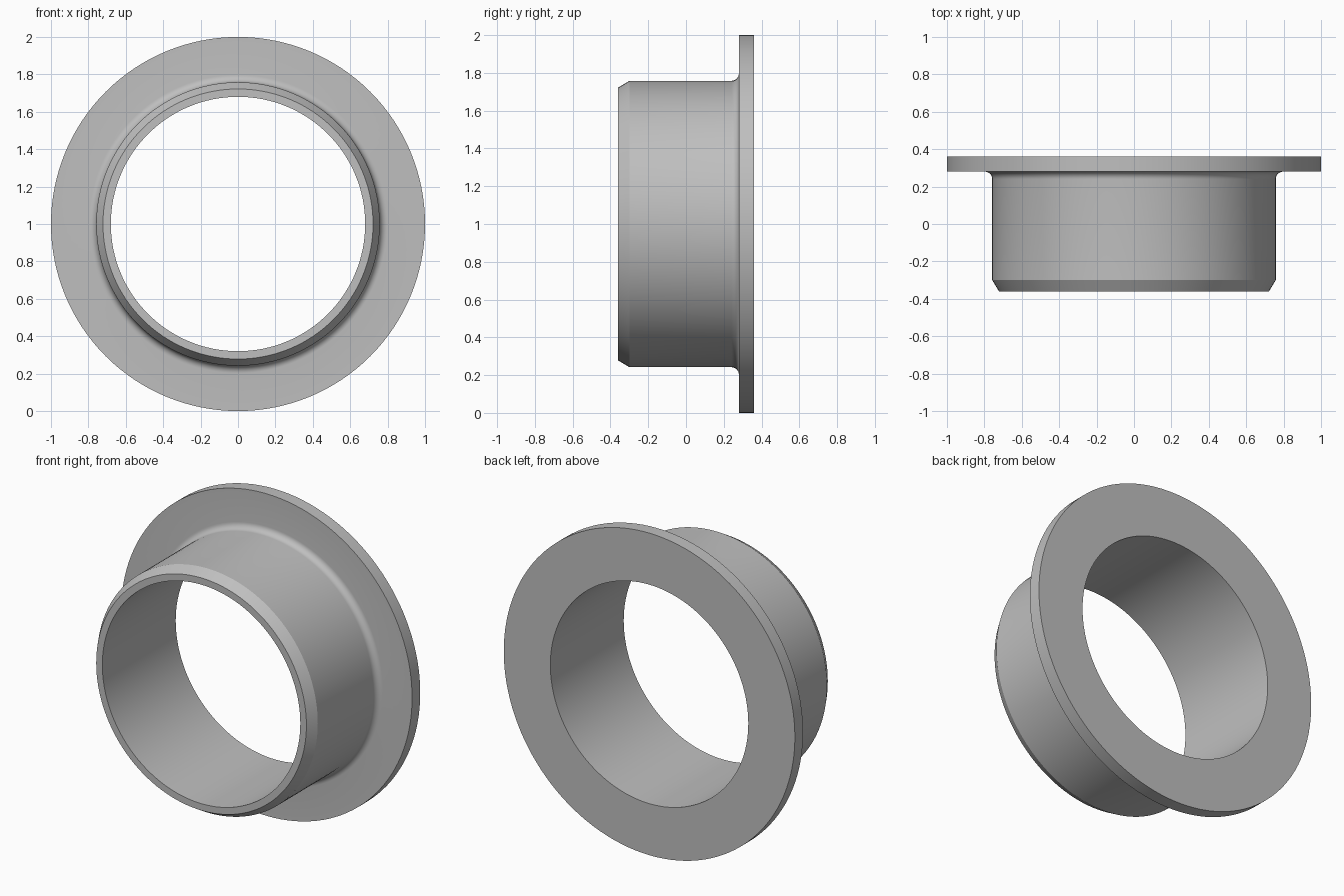
import bpy, bmesh, math
from mathutils import Matrix, Vector

cube = bpy.data.objects.get("Cube")
if cube:
    bpy.data.objects.remove(cube, do_unlink=True)

SEGMENTS = 128
BORE, TUBE, FLANGE = 0.68, 0.758, 1.0
FRONT, BACK, FLANGE_FACE = -0.36, 0.36, 0.28
FILLET = 0.04

# Single plain metal colour
grey = bpy.data.materials.new("plain grey")
grey.use_nodes = True
colour = (0.52, 0.52, 0.52, 1)
grey.diffuse_color = colour
grey.node_tree.nodes["Principled BSDF"].inputs["Base Color"].default_value = colour

# Closed cross-section as (radius, depth): bore, chamfered nose, tube, fillet, flange
profile = [(BORE, BACK), (BORE, FRONT), (0.722, FRONT), (TUBE, FRONT + 0.06)]
for i in range(9):
    a = math.pi / 2 * i / 8
    profile.append((TUBE + FILLET * (1 - math.cos(a)),
                    FLANGE_FACE - FILLET * (1 - math.sin(a))))
profile += [(FLANGE, FLANGE_FACE), (FLANGE, BACK)]

# Sweep the section around the horizontal axis
bm = bmesh.new()
rings = []
for s in range(SEGMENTS):
    turn = Matrix.Rotation(math.tau * s / SEGMENTS, 3, "Y")
    rings.append([bm.verts.new(turn @ Vector((r, y, 0)) + Vector((0, 0, 1)))
                  for r, y in profile])
for s in range(SEGMENTS):
    here, there = rings[s], rings[(s + 1) % SEGMENTS]
    for i in range(len(profile)):
        j = (i + 1) % len(profile)
        bm.faces.new((here[i], here[j], there[j], there[i]))
bmesh.ops.recalc_face_normals(bm, faces=bm.faces)

mesh = bpy.data.meshes.new("flanged_bushing")
bm.to_mesh(mesh)
bm.free()
mesh.materials.append(grey)
bushing = bpy.data.objects.new("flanged_bushing", mesh)
bpy.context.collection.objects.link(bushing)

# Smooth round walls, crisp rims
bpy.ops.object.select_all(action="DESELECT")
bushing.select_set(True)
bpy.context.view_layer.objects.active = bushing
bpy.ops.object.shade_smooth_by_angle(angle=math.radians(25))
